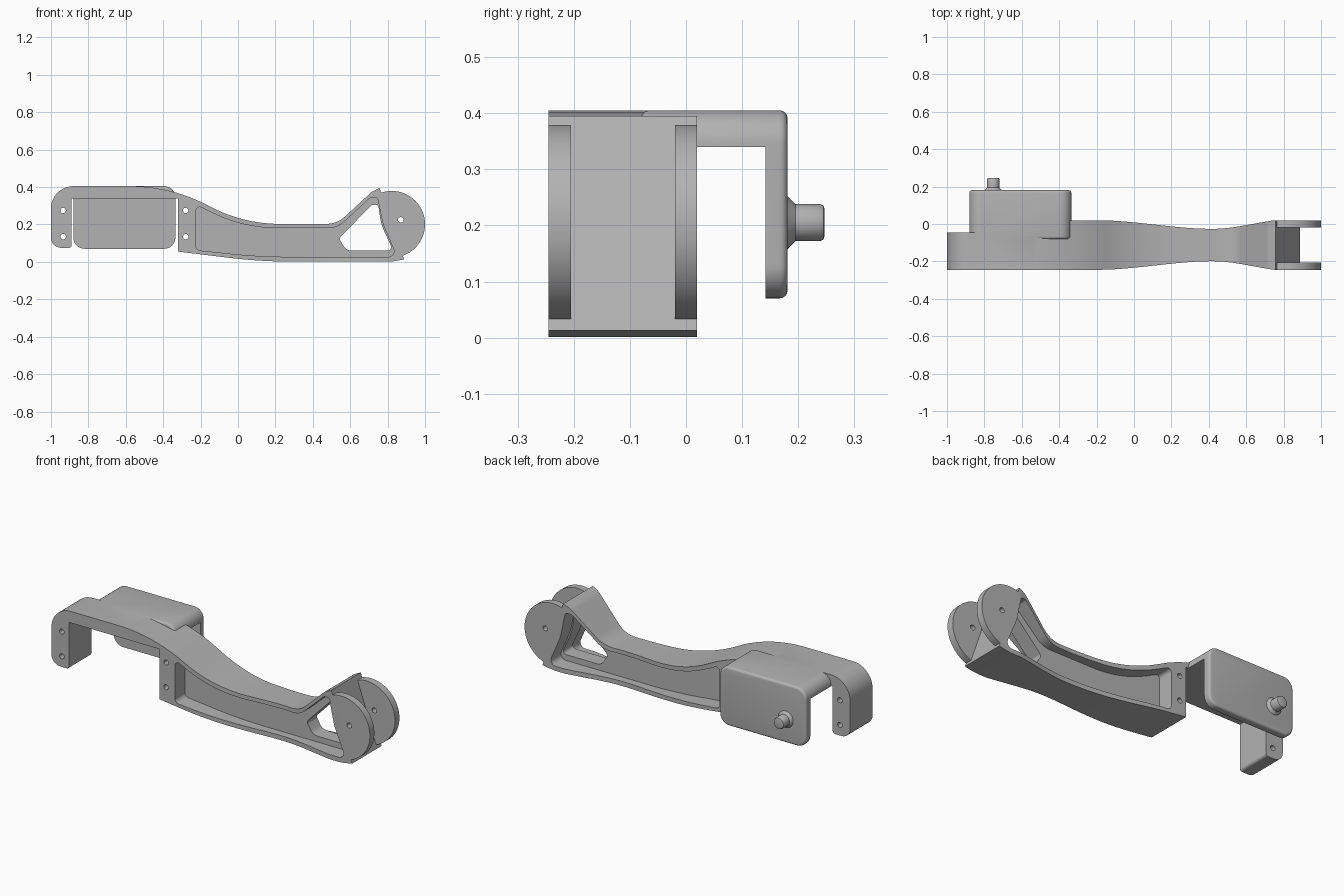
import bpy, bmesh, math
from mathutils import Vector

cube = bpy.data.objects.get("Cube")
if cube:
    bpy.data.objects.remove(cube, do_unlink=True)

grey = bpy.data.materials.new("plain grey")
grey.use_nodes = True
grey.diffuse_color = (0.45, 0.45, 0.45, 1)
grey.node_tree.nodes["Principled BSDF"].inputs["Base Color"].default_value = grey.diffuse_color

MID, HALF = -0.1125, 0.1325      # centre plane and half width of the arm


def rounded(corners):
    """Outline from (a, b, radius) corners, each filleted with an arc."""
    out = []
    for i, (a, b, r) in enumerate(corners):
        p = Vector((a, b))
        if r == 0:
            out.append(p)
            continue
        d1 = (Vector(corners[i - 1][:2]) - p).normalized()
        d2 = (Vector(corners[(i + 1) % len(corners)][:2]) - p).normalized()
        half = d1.angle(d2) / 2
        centre = p + (d1 + d2).normalized() * r / math.sin(half)
        s = p + d1 * r / math.tan(half) - centre
        e = p + d2 * r / math.tan(half) - centre
        a0 = math.atan2(s.y, s.x)
        turn = math.atan2(s.x * e.y - s.y * e.x, s.dot(e))
        for k in range(13):
            t = a0 + turn * k / 12
            out.append(centre + Vector((math.cos(t), math.sin(t))) * r)
    return out


def finish(name, bm):
    bmesh.ops.recalc_face_normals(bm, faces=bm.faces)
    mesh = bpy.data.meshes.new(name)
    bm.to_mesh(mesh)
    bm.free()
    mesh.materials.append(grey)
    ob = bpy.data.objects.new(name, mesh)
    bpy.context.collection.objects.link(ob)
    return ob


def prism(name, outline, lo, hi, axis="y"):
    """Extrude an x-z outline along y, or an x-y outline along z."""
    def place(p, h):
        return (p[0], h, p[1]) if axis == "y" else (p[0], p[1], h)
    bm = bmesh.new()
    face = bm.faces.new([bm.verts.new(place(p, lo)) for p in outline])
    ext = bmesh.ops.extrude_face_region(bm, geom=[face])
    moved = [v for v in ext["geom"] if isinstance(v, bmesh.types.BMVert)]
    step = Vector(place((0, 0), hi - lo))
    bmesh.ops.translate(bm, verts=moved, vec=step)
    return finish(name, bm)


def box(name, x0, x1, z0, z1, y0, y1):
    return prism(name, [(x0, z0), (x1, z0), (x1, z1), (x0, z1)], y0, y1)


def circle(x, z, r, n=24):
    return [(x + r * math.cos(math.tau * k / n), z + r * math.sin(math.tau * k / n))
            for k in range(n)]


def apply(ob, mod):
    bpy.context.view_layer.objects.active = ob
    bpy.ops.object.modifier_apply(modifier=mod.name)


def combine(ob, other, operation="DIFFERENCE"):
    mod = ob.modifiers.new("combine", "BOOLEAN")
    mod.operation, mod.solver, mod.object = operation, "EXACT", other
    apply(ob, mod)
    bpy.data.objects.remove(other, do_unlink=True)


def half_width(x):
    """Half width of the arm seen from above: waisted towards the tip."""
    if x < 0.42:
        t = min(1, max(0, (0.42 - x) / 0.62))
        t = t * t * (3 - 2 * t)
    else:
        t = min(1, (x - 0.42) / 0.33)
        t = t * t * (2 - t)
    return 0.0865 + (HALF - 0.0865) * t


# Arm: side profile intersected with the waisted plan shape
arm = prism("arm", rounded([
    (-1, 0.405, 0.12), (-0.36, 0.405, 0.9), (0.03, 0.203, 0.8),
    (0.53, 0.203, 0.15), (0.715, 0.375, 0.1), (0.757, 0.395, 0),
    (0.888, 0.013, 0), (0.82, 0.001, 0.3), (0.12, 0.001, 3), (-0.32, 0.055, 0),
    (-0.32, 0.34, 0), (-0.89, 0.34, 0), (-0.89, 0.075, 0.015),
    (-1, 0.075, 0.055)]), -0.4, 0.2)
xs = [-1.2] + [-0.2 + 0.95 * k / 38 for k in range(39)] + [1.2]
plan = [(x, MID - half_width(x)) for x in xs]
plan += [(x, MID + half_width(x)) for x in reversed(xs)]
combine(arm, prism("plan", plan, -0.5, 1, "z"), "INTERSECT")

# Recess on both sides, leaving a web in the middle
recess = rounded([
    (-0.225, 0.305, 0.02), (0.03, 0.18, 0.8), (0.53, 0.18, 0.12),
    (0.71, 0.345, 0.02), (0.745, 0.345, 0.015), (0.775, 0.2, 0.3),
    (0.85, 0.027, 0.03), (0.12, 0.027, 3), (-0.225, 0.063, 0.025)])
for lo, hi in ((-0.5, MID - 0.0425), (MID + 0.0425, 0.3)):
    combine(arm, prism("recess", recess, lo, hi))

# Triangular window through the web
combine(arm, prism("window", rounded([
    (0.54, 0.125, 0.02), (0.715, 0.305, 0.02), (0.75, 0.305, 0.012),
    (0.765, 0.2, 0.3), (0.83, 0.06, 0.02), (0.58, 0.06, 0.05)]), -0.5, 0.3))

# Narrow the end leg at the back
combine(arm, box("leg_cut", -1.1, -0.82, -0.1, 0.6, -0.045, 0.3))

# Round ears at the tip, trimmed along the sloped end wall
ear = [p for p in circle(0.822, 0.201, 0.178, 96)
       if p[0] > 0.757 + (0.395 - p[1]) * 0.343 - 0.012]
start = max(range(len(ear)), key=lambda i: math.dist(ear[i], ear[i - 1]))
ear = ear[start:] + ear[:start]
for lo in (MID - HALF, MID + HALF - 0.04):
    combine(arm, prism("ear", ear, lo, lo + 0.04), "UNION")

# Hanger: bridge over the gap and back plate
hanger = prism("hanger", rounded([
    (-0.88, 0.405, 0.06), (-0.335, 0.405, 0.06),
    (-0.335, 0.07, 0.06), (-0.88, 0.07, 0.06)]), -0.08, 0.181)
bevel = hanger.modifiers.new("edge", "BEVEL")
bevel.width, bevel.segments, bevel.angle_limit = 0.014, 4, math.radians(50)
apply(hanger, bevel)
combine(hanger, box("gap", -1.1, 0, -0.1, 0.34, -0.3, 0.142))
combine(arm, hanger, "UNION")

# Pin holes
for x, z in ((-0.935, 0.275), (-0.935, 0.135), (-0.28, 0.275), (-0.28, 0.135), (0.87, 0.225)):
    combine(arm, prism("hole", circle(x, z, 0.0145), -0.5, 0.13))

# Knob on the back plate, turned about the y axis
bm = bmesh.new()
profile = [(0.17, 0), (0.17, 0.048), (0.18, 0.048), (0.195, 0.033),
           (0.239, 0.033), (0.245, 0.03), (0.247, 0.024), (0.247, 0)]
cx, cz = -0.753, 0.205
verts = [bm.verts.new((cx + r, y, cz)) for y, r in profile]
edges = [bm.edges.new(pair) for pair in zip(verts, verts[1:])]
bmesh.ops.spin(bm, geom=verts + edges, cent=(cx, 0, cz), axis=(0, 1, 0),
               angle=math.tau, steps=32)
bmesh.ops.remove_doubles(bm, verts=bm.verts, dist=0.0001)
knob = finish("knob", bm)

# Smooth curves, sharp edges
bpy.ops.object.select_all(action="DESELECT")
for ob in (arm, knob):
    ob.select_set(True)
bpy.context.view_layer.objects.active = arm
bpy.ops.object.shade_smooth_by_angle(angle=math.radians(30))
